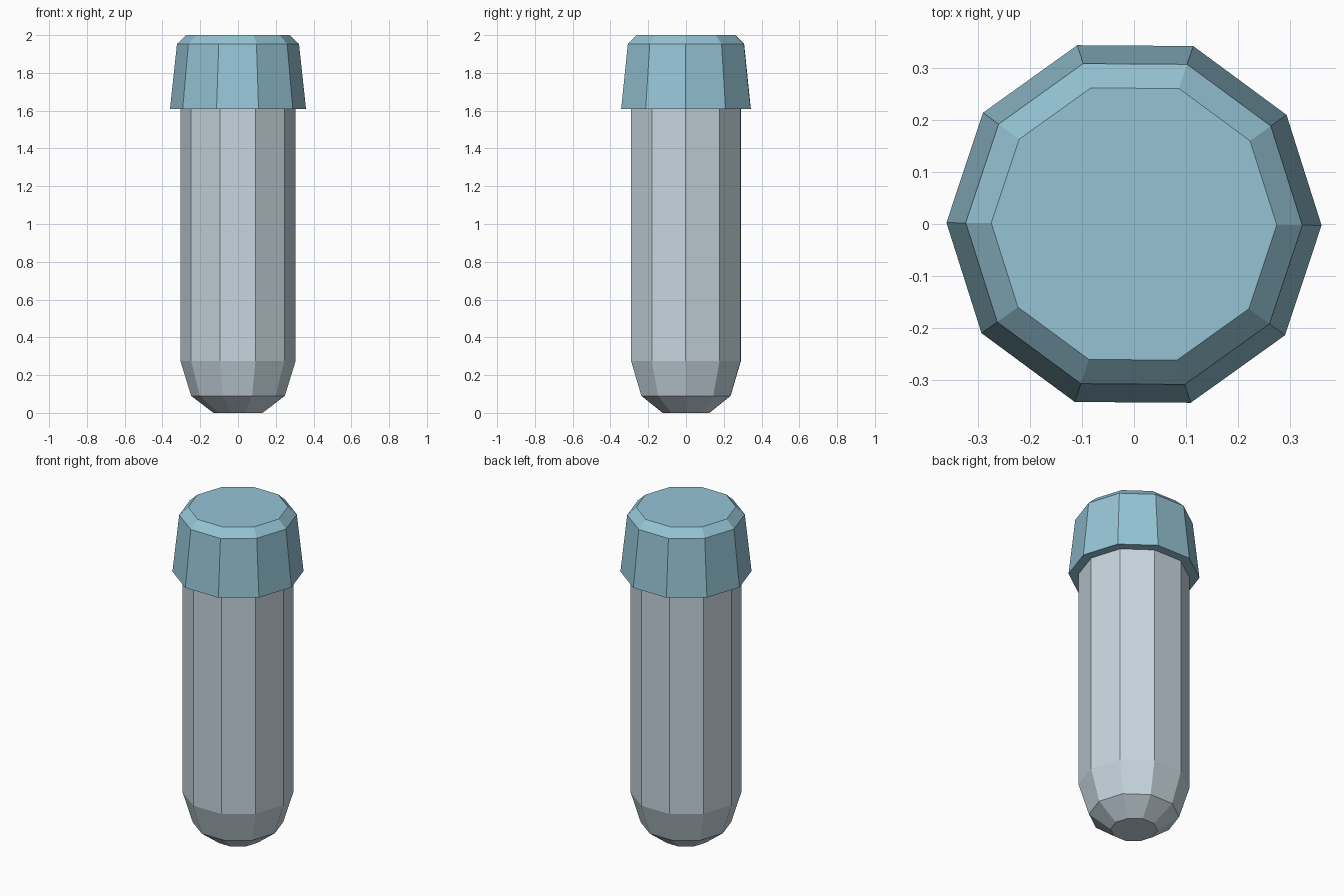
import bpy, bmesh, math

if "Cube" in bpy.data.objects:
    bpy.data.objects.remove(bpy.data.objects["Cube"])

SIDES = 10
TURN = math.radians(-0.4)


def material(name, rgb):
    m = bpy.data.materials.new(name)
    m.diffuse_color = (*rgb, 1.0)
    m.use_nodes = True
    m.node_tree.nodes["Principled BSDF"].inputs["Base Color"].default_value = m.diffuse_color
    return m


def lathe(name, profile, mat):
    """Closed, flat-faced turned solid from (radius, height) pairs, bottom to top."""
    bm = bmesh.new()
    rings = []
    for r, z in profile:
        angles = [TURN + 2 * math.pi * i / SIDES for i in range(SIDES)]
        rings.append([bm.verts.new((r * math.cos(a), r * math.sin(a), z)) for a in angles])
    for low, high in zip(rings, rings[1:]):
        for i in range(SIDES):
            j = (i + 1) % SIDES
            bm.faces.new((low[i], low[j], high[j], high[i]))
    bm.faces.new(rings[0][::-1])
    bm.faces.new(rings[-1])
    mesh = bpy.data.meshes.new(name)
    bm.to_mesh(mesh)
    bm.free()
    mesh.materials.append(mat)
    obj = bpy.data.objects.new(name, mesh)
    bpy.context.collection.objects.link(obj)
    return obj


glass = material("pale grey glass", (0.57, 0.67, 0.73))
blue = material("light blue cap", (0.30, 0.55, 0.66))

# Tube with rounded bottom
lathe("tube", [(0.13, 0.0), (0.248, 0.09), (0.305, 0.275), (0.305, 1.62)], glass)

# Tapered stopper with bevelled top
lathe("cap", [(0.36, 1.61), (0.323, 1.953), (0.274, 2.0)], blue)
